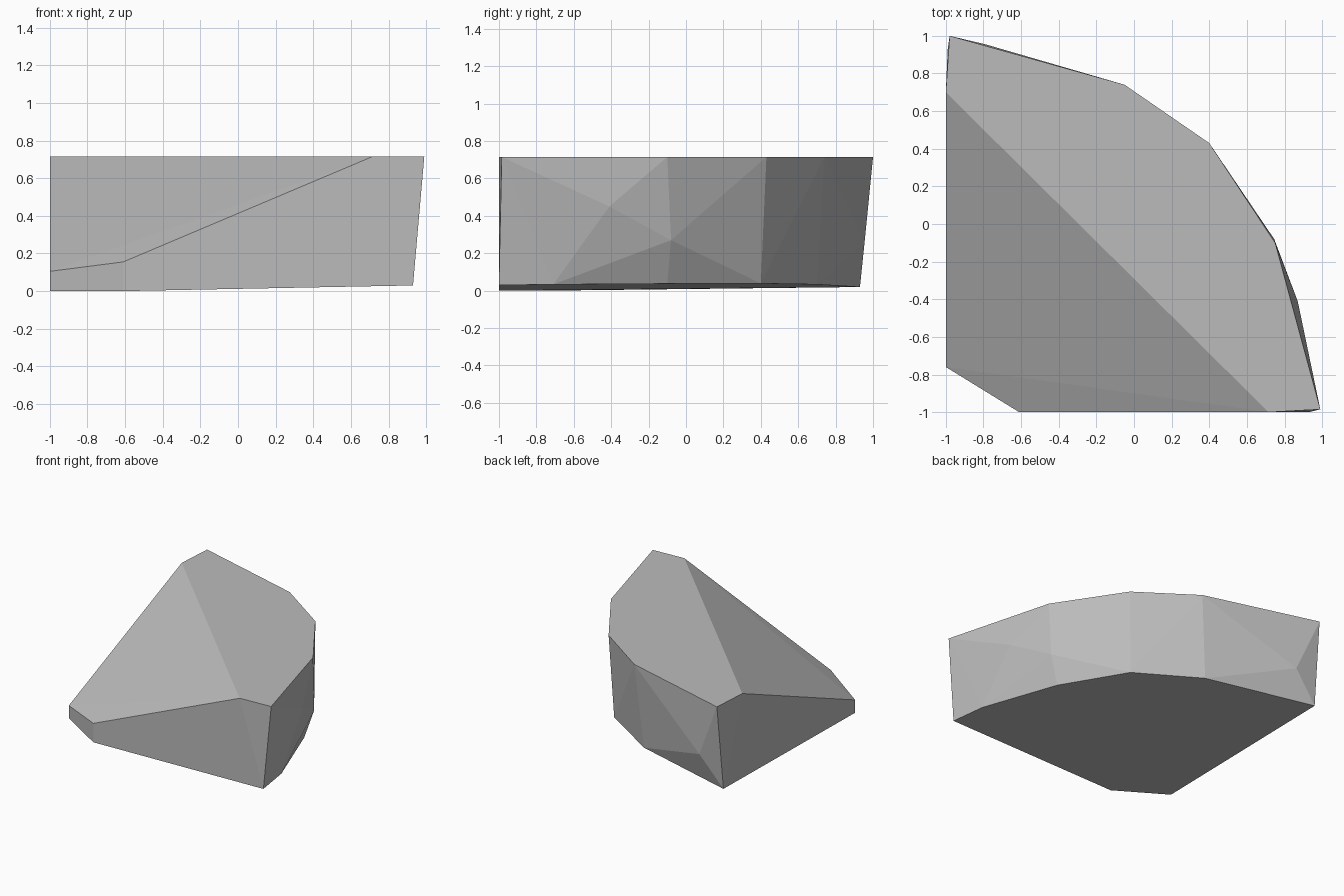
import bpy
import bmesh
import math

default_cube = bpy.data.objects.get("Cube")
if default_cube:
    bpy.data.objects.remove(default_cube, do_unlink=True)

TOP = 0.715


def make_material(name, colour):
    material = bpy.data.materials.new(name)
    material.use_nodes = True
    material.diffuse_color = colour
    shader = material.node_tree.nodes["Principled BSDF"]
    shader.inputs["Base Color"].default_value = colour
    shader.inputs["Roughness"].default_value = 0.9
    return material


def underside_height(x, y):
    """The rock rests on a slightly tilted plane."""
    return max(0, 0.0195 * (x + 0.61) + 0.014 * (y + 1))


# Level upper rim, counter-clockwise from the front corner
upper_rim = [(0.715, -1), (0.99, -0.985), (0.75, -0.1), (0.4, 0.43),
             (-0.05, 0.74), (-0.98, 1), (-1, 0.7)]

# Lower rim, tucked in under the curved side
lower_rim = [(-0.61, -1), (0.93, -1), (0.89, -0.71), (0.67, -0.1),
             (0.37, 0.4), (-0.11, 0.7), (-0.99, 0.93), (-1, -0.76)]

# Chips on the curved side, and the low end of the sloping face
side_chips = [(0.87, -0.41, 0.45), (0.745, -0.08, 0.27), (-0.79, 0.955, 0.26)]
slope_foot = [(-1, -0.76, 0.105), (-0.61, -1, 0.155)]

corners = [(x, y, TOP) for x, y in upper_rim]
corners += [(x, y, underside_height(x, y)) for x, y in lower_rim]
corners += side_chips + slope_foot

# Wrap the corners in a faceted convex shell
bm = bmesh.new()
for corner in corners:
    bm.verts.new(corner)
hull = bmesh.ops.convex_hull(bm, input=bm.verts[:])
loose = [v for v in bm.verts if not v.link_faces]
bmesh.ops.delete(bm, geom=loose, context="VERTS")

# Merge the flat top and underside into single facets
bmesh.ops.dissolve_limit(bm, angle_limit=math.radians(0.7),
                         verts=bm.verts[:], edges=bm.edges[:])
bmesh.ops.recalc_face_normals(bm, faces=bm.faces[:])
for face in bm.faces:
    face.smooth = False

mesh = bpy.data.meshes.new("rock")
bm.to_mesh(mesh)
bm.free()
mesh.materials.append(make_material("stone grey", (0.5, 0.5, 0.5, 1)))

rock = bpy.data.objects.new("rock", mesh)
bpy.context.scene.collection.objects.link(rock)
